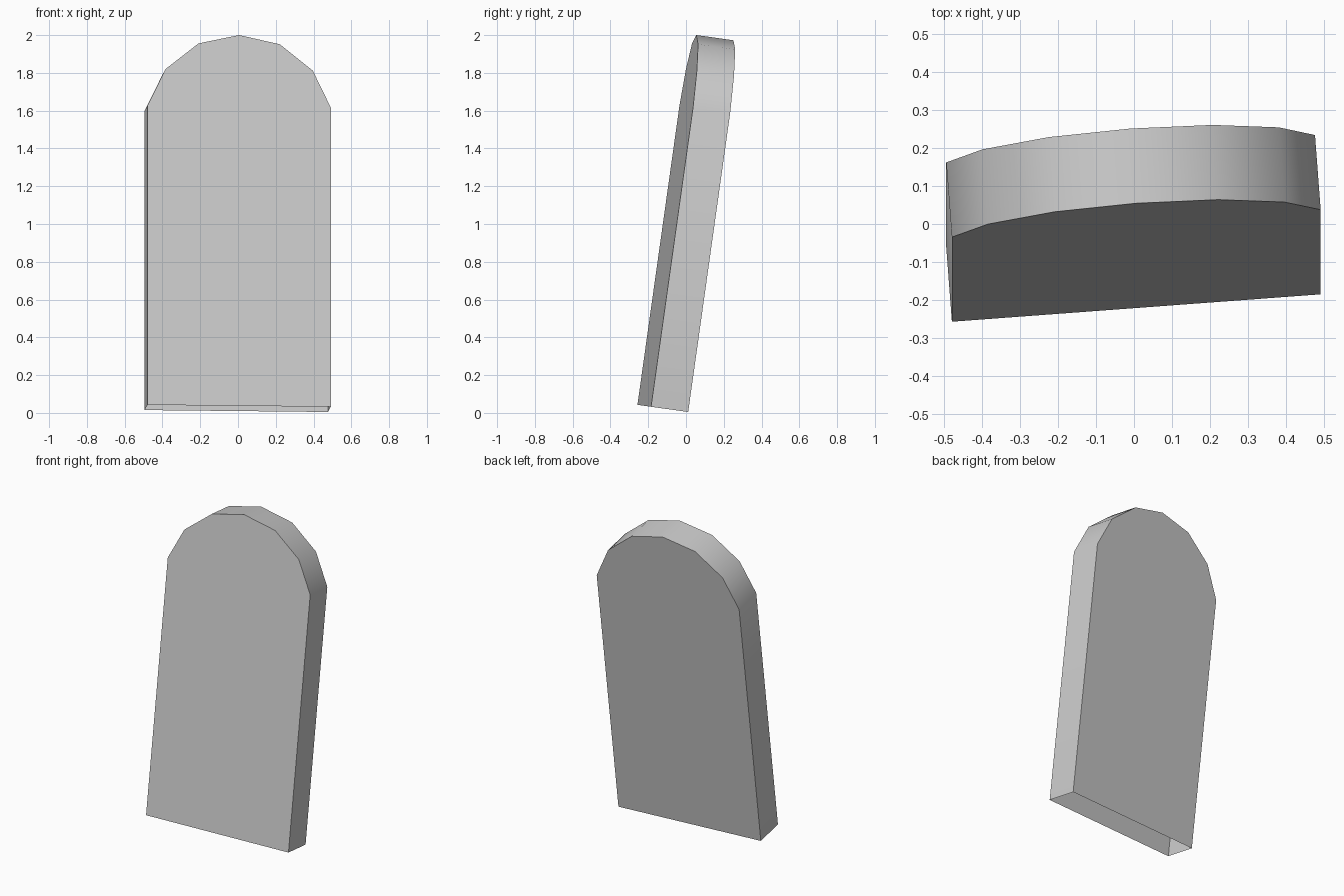
import bpy, bmesh, math
from mathutils import Matrix, Vector

if "Cube" in bpy.data.objects:
    bpy.data.objects.remove(bpy.data.objects["Cube"])

# Slab outline in its own plane (x across, z up), mirrored about the middle
half = [(-0.4864, 0.0), (-0.4864, 1.6), (-0.391, 1.796), (-0.216, 1.935)]
outline = half + [(0.0, 1.982)] + [(-x, z) for x, z in reversed(half)]
thickness = 0.199

# Leaning, slightly turned placement
up = Vector((0, 0.139, 0.990)).normalized()
back_dir = up.cross(Vector((0.9972, 0.074, -0.011))).normalized()
across = back_dir.cross(up)
place = Matrix((across, back_dir, up)).transposed().to_4x4()
place.translation = (0.006, -0.221, 0.0375)

# Arched slab: front, back and rim, left open underneath
bm = bmesh.new()
front = [bm.verts.new((x, 0, z)) for x, z in outline]
back = [bm.verts.new((x, thickness, z)) for x, z in outline]
bm.faces.new(front[::-1])
bm.faces.new(back)
for i in range(len(outline) - 1):
    bm.faces.new((front[i], front[i + 1], back[i + 1], back[i]))
bm.transform(place)

mesh = bpy.data.meshes.new("gravestone_slab")
bm.to_mesh(mesh)
bm.free()
slab = bpy.data.objects.new("gravestone_slab", mesh)
bpy.context.collection.objects.link(slab)

# Smooth rim with crisp front and back edges
bpy.context.view_layer.objects.active = slab
slab.select_set(True)
bpy.ops.object.shade_smooth_by_angle(angle=math.radians(40))
